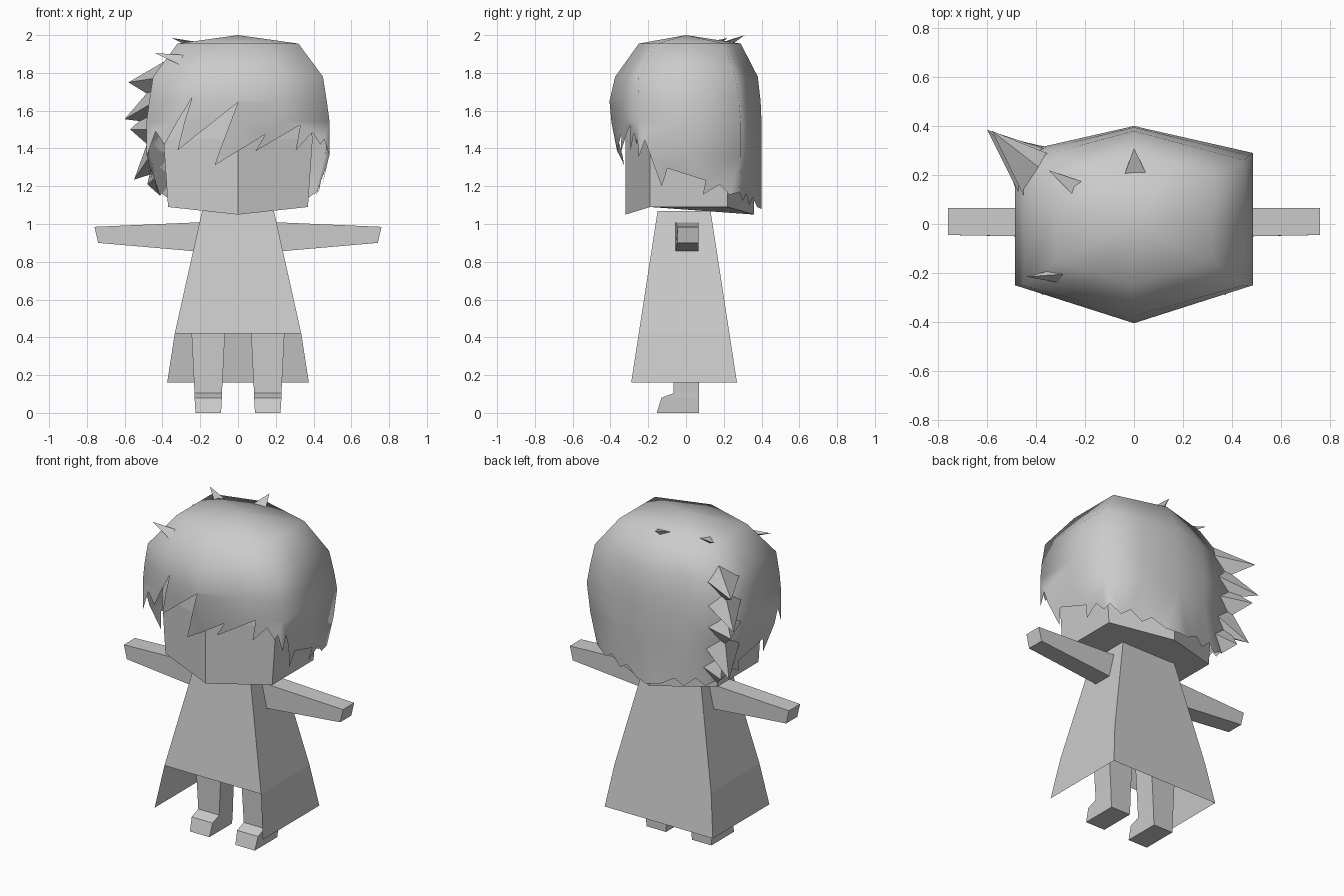
import bpy, bmesh
from mathutils import Vector

cube = bpy.data.objects.get("Cube")
if cube:
    bpy.data.objects.remove(cube, do_unlink=True)

clay = bpy.data.materials.new("plain_grey")
clay.use_nodes = True
clay.diffuse_color = (0.6, 0.6, 0.6, 1)
clay.node_tree.nodes["Principled BSDF"].inputs["Base Color"].default_value = (0.6, 0.6, 0.6, 1)


def finish(name, bm, smooth=False, normals=True):
    if normals:
        bmesh.ops.recalc_face_normals(bm, faces=bm.faces[:])
    for f in bm.faces:
        f.smooth = smooth
    mesh = bpy.data.meshes.new(name)
    bm.to_mesh(mesh)
    bm.free()
    mesh.materials.append(clay)
    obj = bpy.data.objects.new(name, mesh)
    bpy.context.collection.objects.link(obj)
    return obj


def loft(name, rings, bottom=True, skip=()):
    """Join rings of points; skip holds (ring, side) quads to leave open."""
    bm = bmesh.new()
    loops = [[bm.verts.new(p) for p in r] for r in rings]
    n = len(rings[0])
    for i in range(len(loops) - 1):
        for j in range(n):
            if (i, j) not in skip:
                k = (j + 1) % n
                bm.faces.new((loops[i][j], loops[i][k], loops[i + 1][k], loops[i + 1][j]))
    if bottom:
        bm.faces.new(loops[0])
    bm.faces.new(loops[-1])
    return finish(name, bm)


def box_ring(x0, x1, y0, y1, z):
    return [(x0, y0, z), (x1, y0, z), (x1, y1, z), (x0, y1, z)]


# Head: six-sided block, lower along its middle
def head_ring(w, z_mid, z_side, s=1):
    return [(0, -.32 * s, z_mid), (w, -.19 * s, z_side), (w, .22 * s, z_side),
            (0, .36 * s, z_mid), (-w, .22 * s, z_side), (-w, -.19 * s, z_side)]


loft("head", [head_ring(.37, 1.05, 1.09), head_ring(.395, 1.45, 1.45), head_ring(.36, 1.76, 1.74, .9)])

# Dress: flared, with the front cut short and the inside open
loft("dress", [box_ring(-.375, .375, -.29, .27, .16), box_ring(-.335, .335, -.25, .23, .42),
               box_ring(-.19, .19, -.15, .13, 1.07)], bottom=False, skip=[(0, 0)])

# Arms and legs, mirrored
for side, s in (("left", 1), ("right", -1)):
    loft(side + "_arm", [
        [(s * .18, -.055, 1.01), (s * .18, .065, 1.01), (s * .22, .065, .855), (s * .22, -.055, .855)],
        [(s * .76, -.045, .985), (s * .76, .065, .985), (s * .74, .065, .9), (s * .74, -.045, .9)]])
    loft(side + "_leg", [
        box_ring(s * .09, s * .225, -.155, .07, 0), box_ring(s * .085, s * .23, -.13, .07, .08),
        box_ring(s * .085, s * .23, -.065, .07, .105), box_ring(s * .065, s * .25, -.07, .07, .5)])

# Hair: a flat sheet with a jagged hem, wrapped round six columns.
# Each ring: height, front y, front corner, back corner, back y
RINGS = [(1.955, -.25, (.32, -.15), (.32, .20), .29),
         (1.78, -.375, (.45, -.25), (.45, .26), .38),
         (1.65, -.405, (.47, -.255), (.47, .28), .395),
         (1.54, -.395, (.485, -.25), (.485, .29), .40),
         (1.36, -.36, (.485, -.25), (.46, .29), .40),
         (1.05, -.33, (.42, -.24), (.39, .28), .40)]


def wrap(u, z):
    sign, a = (-1 if u < 0 else 1), abs(u)
    i = 0
    while i < len(RINGS) - 2 and z < RINGS[i + 1][0]:
        i += 1
    t = (RINGS[i][0] - z) / (RINGS[i][0] - RINGS[i + 1][0])

    def on_ring(r):
        cols = [Vector((0, r[1])), Vector(r[2]), Vector(r[3]), Vector((0, r[4]))]
        c = min(int(a), 2)
        return cols[c].lerp(cols[c + 1], a - c)
    p = on_ring(RINGS[i]).lerp(on_ring(RINGS[i + 1]), t)
    return Vector((sign * p.x, p.y, z))


fringe = [(-.9, 1.49), (-.8, 1.42), (-.52, 1.67), (-.66, 1.39), (0, 1.645), (-.26, 1.31), (.3, 1.475),
          (.19, 1.385), (.68, 1.525), (.63, 1.39), (.81, 1.485), (.9, 1.42), (.94, 1.45)]
hem = [(1, 1.355), (1.06, 1.445), (1.22, 1.2), (1.28, 1.295), (1.66, 1.23), (1.63, 1.155), (1.8, 1.21),
       (1.9, 1.155), (2, 1.17), (2.15, 1.12), (2.3, 1.16), (2.45, 1.1), (2.6, 1.14), (2.8, 1.09), (3, 1.08)]
outline = [(-u, z) for u, z in reversed(hem)] + fringe + hem + [(3, 1.955), (-3, 1.955)]

bm = bmesh.new()
bm.faces.new([bm.verts.new((u, 0, z)) for u, z in outline])
cuts = [((u / 2, 0, 0), (1, 0, 0)) for u in range(-5, 6)]
cuts += [((0, 0, r[0]), (0, 0, 1)) for r in RINGS[1:-1]]
for co, no in cuts:
    bmesh.ops.bisect_plane(bm, geom=bm.verts[:] + bm.edges[:] + bm.faces[:], dist=1e-5,
                           plane_co=co, plane_no=no)
bmesh.ops.triangulate(bm, faces=[f for f in bm.faces if len(f.verts) > 4])
for v in bm.verts:
    v.co = wrap(v.co.x, v.co.z)
bmesh.ops.remove_doubles(bm, verts=bm.verts[:], dist=1e-4)
# Crown
rim = [e for e in bm.edges if e.is_boundary and min(v.co.z for v in e.verts) > 1.95]
apex = bm.verts.new((0, 0, 2))
for e in rim:
    bm.faces.new((e.verts[0], e.verts[1], apex))
bmesh.ops.recalc_face_normals(bm, faces=bm.faces[:])
if max(bm.faces, key=lambda f: f.calc_center_median().z).normal.z < 0:
    bmesh.ops.reverse_faces(bm, faces=bm.faces[:])
finish("hair", bm, smooth=True, normals=False)


def spike(name, base, tip):
    bm = bmesh.new()
    b = [bm.verts.new(p) for p in base]
    t = bm.verts.new(tip)
    bm.faces.new(b)
    for i in range(len(b)):
        bm.faces.new((b[i], b[(i + 1) % len(b)], t))
    finish(name, bm)


# Swept tufts down the back right corner
tufts = [((-.58, .38, 1.75), 1.77), ((-.60, .385, 1.555), 1.63), ((-.57, .37, 1.5), 1.5),
         ((-.55, .36, 1.235), 1.36), ((-.48, .34, 1.21), 1.24)]
for i, (tip, z) in enumerate(tufts):
    corner = [wrap(-2, z + .09), wrap(-1.72, z), wrap(-2, z - .09), wrap(-2.22, z)]
    spike("corner_tuft_%d" % (i + 1), corner, tip)

# Loose tufts on the crown
spike("crown_tuft_back", [(-.045, .185, 1.96), (.055, .195, 1.96), (0, .23, 1.94)], (0, .31, 2.0))
spike("crown_tuft_side", [(-.16, .155, 1.955), (-.21, .08, 1.955), (-.22, .14, 1.92)], (-.35, .22, 1.985))
spike("crown_tuft_front", [(-.22, -.2, 1.89), (-.28, -.245, 1.83), (-.3, -.18, 1.87)], (-.44, -.215, 1.905))
